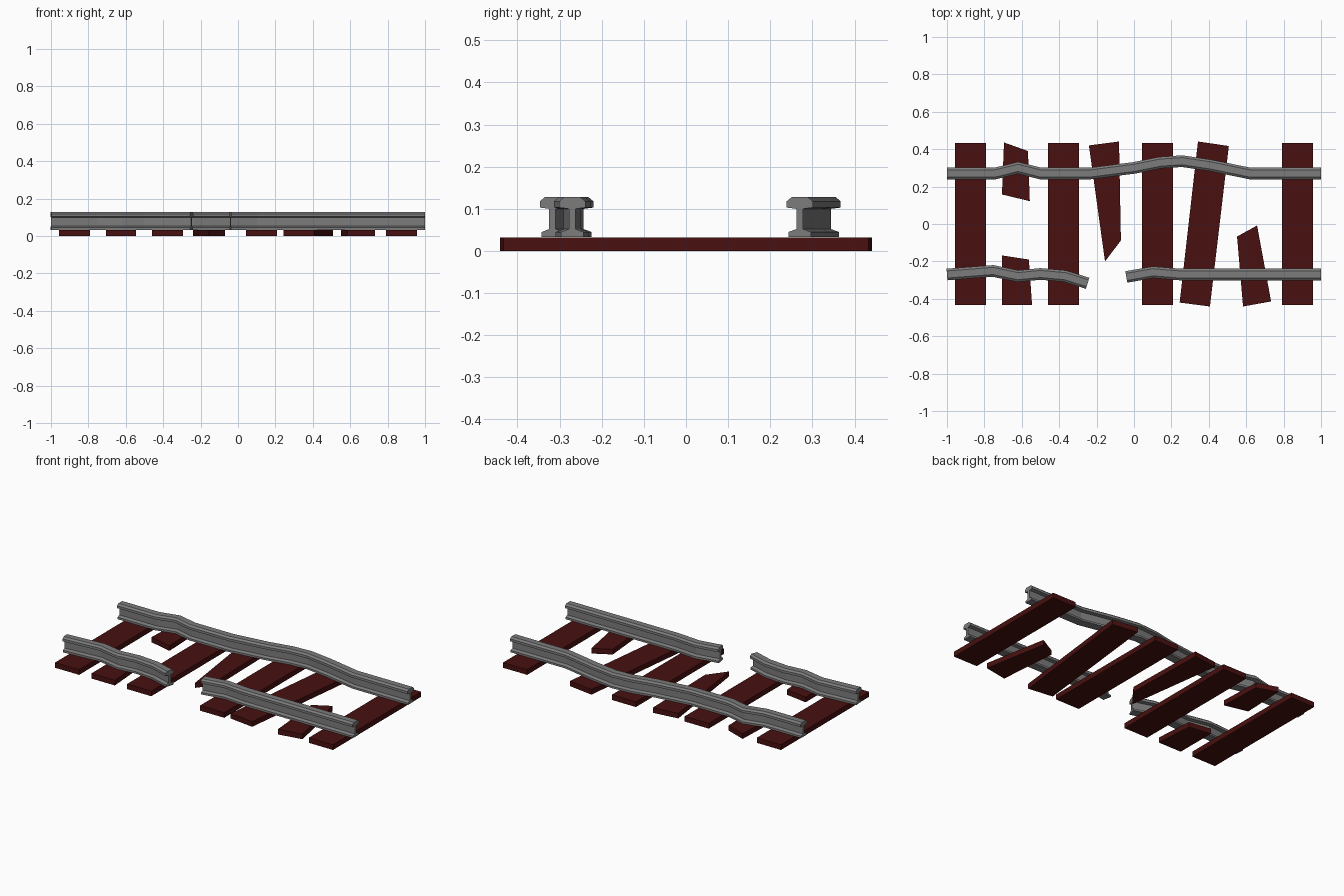
import bpy, bmesh
from mathutils import Vector

if "Cube" in bpy.data.objects:
    bpy.data.objects.remove(bpy.data.objects["Cube"])


def material(name, rgb):
    m = bpy.data.materials.new(name)
    m.diffuse_color = (*rgb, 1)
    m.use_nodes = True
    m.node_tree.nodes["Principled BSDF"].inputs["Base Color"].default_value = m.diffuse_color
    return m


WOOD = material("dark red wood", (0.065, 0.005, 0.005))
STEEL = material("grey steel", (0.2, 0.2, 0.2))


def finish(name, bm, mat):
    bmesh.ops.recalc_face_normals(bm, faces=bm.faces)
    me = bpy.data.meshes.new(name)
    bm.to_mesh(me)
    bm.free()
    me.materials.append(mat)
    ob = bpy.data.objects.new(name, me)
    bpy.context.collection.objects.link(ob)


def plank(name, outline, z0=0.0, z1=0.032):
    """Flat board extruded upwards from its outline."""
    bm = bmesh.new()
    face = bm.faces.new([bm.verts.new((x, y, z0)) for x, y in outline])
    ext = bmesh.ops.extrude_face_region(bm, geom=[face])
    verts = [g for g in ext["geom"] if isinstance(g, bmesh.types.BMVert)]
    bmesh.ops.translate(bm, verts=verts, vec=(0, 0, z1 - z0))
    finish(name, bm, WOOD)


# Half cross-section of a rail: (offset, height), bottom to top
HALF = [(0.027, 0.033), (0.027, 0.045), (0.008, 0.052), (0.008, 0.1),
        (0.031, 0.103), (0.031, 0.118), (0.019, 0.128)]
PROFILE = HALF + [(-u, z) for u, z in reversed(HALF)]


def rail(name, path):
    """Sweep the rail section along a bent path with mitred joints."""
    pts = [Vector(p) for p in path]
    bm = bmesh.new()
    rings = []
    for i, p in enumerate(pts):
        a = (p - pts[i - 1]).normalized() if i else (pts[1] - p).normalized()
        b = (pts[i + 1] - p).normalized() if i < len(pts) - 1 else a
        t = (a + b).normalized()
        n = Vector((-t.y, t.x)) / max(t.dot(a), 0.5)
        rings.append([bm.verts.new((p.x + n.x * u, p.y + n.y * u, z)) for u, z in PROFILE])
    k = len(PROFILE)
    for r, s in zip(rings, rings[1:]):
        for j in range(k):
            bm.faces.new((r[j], r[(j + 1) % k], s[(j + 1) % k], s[j]))
    bm.faces.new(rings[0])
    bm.faces.new(rings[-1])
    finish(name, bm, STEEL)


# Intact straight sleepers
for i, x in enumerate((-0.874, -0.377, 0.125, 0.874)):
    w, h = 0.083, 0.433
    plank(f"straight_sleeper_{i + 1}", [(x - w, -h), (x + w, -h), (x + w, h), (x - w, h)])

# Skewed and broken sleepers
plank("broken_sleeper_back_half", [(-0.695, 0.436), (-0.567, 0.39), (-0.557, 0.122), (-0.706, 0.158)])
plank("broken_sleeper_front_half", [(-0.706, -0.168), (-0.562, -0.19), (-0.545, -0.433), (-0.706, -0.433)])
plank("splintered_sleeper", [(-0.241, 0.42), (-0.08, 0.441), (-0.07, -0.088), (-0.155, -0.2)])
plank("skewed_sleeper", [(0.342, 0.441), (0.507, 0.417), (0.406, -0.441), (0.244, -0.42)])
plank("snapped_sleeper", [(0.551, -0.067), (0.658, -0.008), (0.733, -0.414), (0.583, -0.441)])

# Rails: one bent, one broken in two
rail("back_rail", [(-1, 0.27), (-0.743, 0.27), (-0.62, 0.3), (-0.5, 0.27), (-0.235, 0.27),
                   (0.0, 0.3), (0.14, 0.328), (0.257, 0.336), (0.41, 0.313), (0.62, 0.27), (1, 0.27)])
rail("front_rail_left", [(-1, -0.27), (-0.754, -0.251), (-0.62, -0.279), (-0.5, -0.267),
                         (-0.369, -0.279), (-0.248, -0.317)])
rail("front_rail_right", [(-0.041, -0.283), (0.102, -0.258), (0.246, -0.27), (1, -0.27)])
